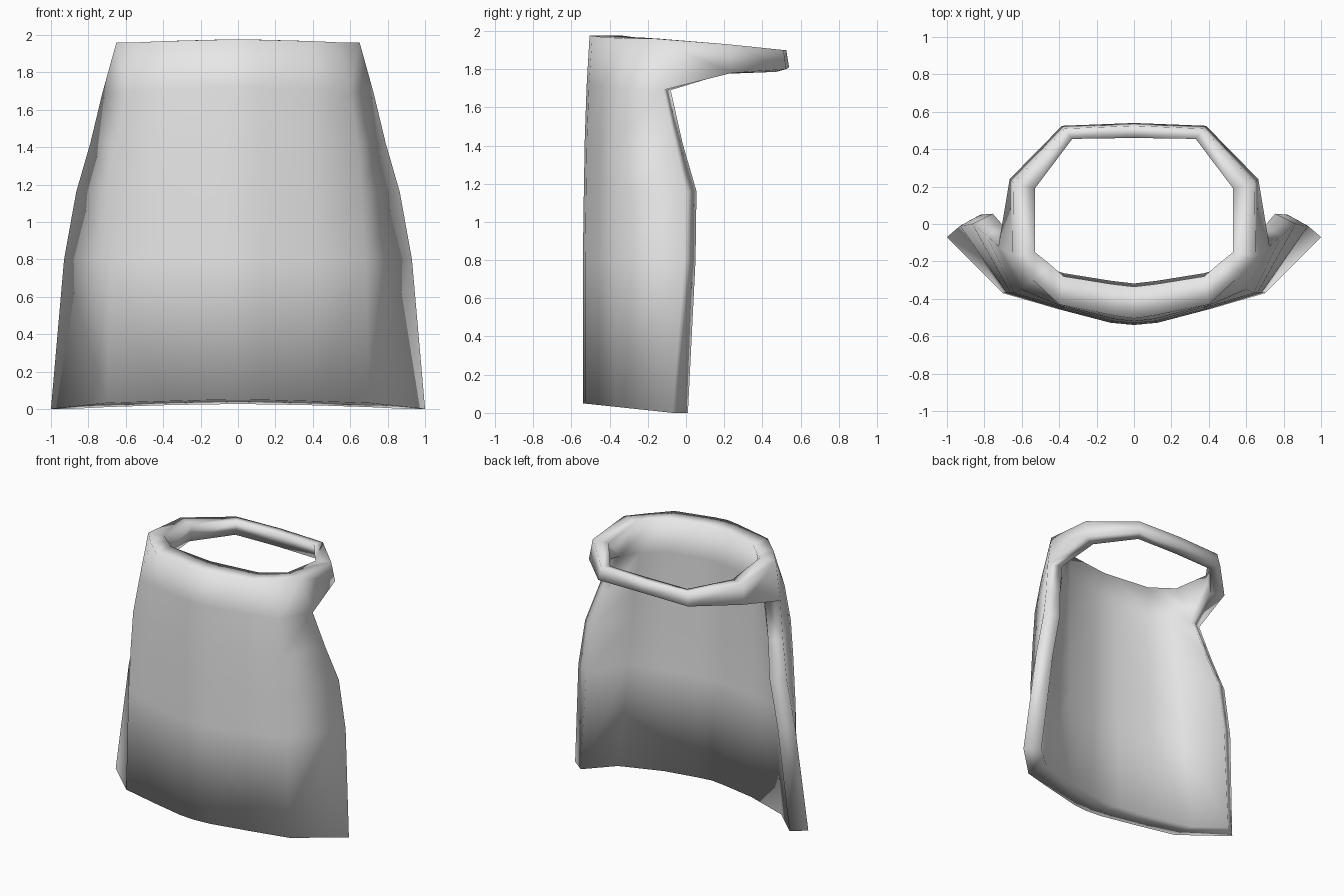
import bpy, bmesh

if "Cube" in bpy.data.objects:
    bpy.data.objects.remove(bpy.data.objects["Cube"])

cloth = bpy.data.materials.new("light_grey")
cloth.diffuse_color = (0.8, 0.8, 0.8, 1)
cloth.use_nodes = True
cloth.node_tree.nodes["Principled BSDF"].inputs["Base Color"].default_value = cloth.diffuse_color

# Half of the body panel, bottom to top: height at middle, height at side, middle y,
# fold (x, y), outer hem (x, y), inner hem (x, y), inner middle y, inner fold (x, y)
ROWS = [
    (0.05, 0.00, -0.540, (0.70, -0.37), (1.00, -0.07), (0.895, 0.01), -0.318, (0.70, -0.165)),
    (0.80, 0.80, -0.540, (0.68, -0.37), (0.93, -0.01), (0.82, 0.05), -0.34, (0.63, -0.20)),
    (1.16, 1.16, -0.535, (0.66, -0.37), (0.865, 0.00), (0.755, 0.055), -0.34, (0.60, -0.20)),
    (1.44, 1.42, -0.530, (0.64, -0.37), (0.79, -0.06), (0.69, -0.02), -0.34, (0.57, -0.20)),
    (1.72, 1.69, -0.520, (0.60, -0.35), (0.725, -0.12), (0.62, -0.08), -0.34, (0.525, -0.19)),
    (1.975, 1.96, -0.505, (0.54, -0.30), (0.65, -0.17), (0.53, -0.15), -0.335, (0.45, -0.215)),
]
# Outer quarter point of the collar rows
COLLAR = {4: (0.39, -0.44), 5: (0.40, -0.43)}

bm = bmesh.new()


def section(i):
    """Closed loop of vertices around the panel's thickness at one height."""
    zm, zs, ym, fold, hem_out, hem_in, iy, fold_in = ROWS[i]
    fx, fy = fold
    quarter = COLLAR.get(i, (0.58 * fx, ym + 0.50 * (fy - ym)))
    near = (0.18 * fx, ym + 0.07 * (fy - ym))
    quarter_in = (0.375, iy + 0.055)
    outer = [(0, ym), near, quarter, fold, hem_out]
    inner = [(0, iy), (0.12, iy + 0.014), quarter_in, fold_in, hem_in]
    verts = []
    for x, y in outer + inner[::-1]:
        if i == 0:                        # bottom hem dips evenly to the back
            z = max(0, zm - (y - ym) * 0.106)
        else:
            z = zm + (zs - zm) * min(1, x / hem_in[0]) ** 2
        verts.append(bm.verts.new((x, y, z)))
    return verts


# Body panel: outside, inside and side hems
rows = [section(i) for i in range(len(ROWS))]
for r, (a, b) in enumerate(zip(rows, rows[1:])):
    for c in range(9):
        if c == 4 and r == len(rows) - 2:
            continue                      # the strap grows from here
        bm.faces.new((a[c], a[c + 1], b[c + 1], b[c]))
# Bottom hem and collar rim
for row in (rows[0], rows[-1]):
    for c in range(4):
        bm.faces.new((row[c], row[c + 1], row[8 - c], row[9 - c]))

# Neck strap: top outer, bottom outer, bottom inner, top inner
STRAP = [
    ((0.645, 0.22, 1.93), (0.665, 0.24, 1.78), (0.56, 0.20, 1.775), (0.53, 0.19, 1.92)),
    ((0.37, 0.51, 1.90), (0.385, 0.525, 1.80), (0.345, 0.46, 1.785), (0.33, 0.455, 1.895)),
    ((0.00, 0.525, 1.90), (0.00, 0.54, 1.81), (0.00, 0.47, 1.785), (0.00, 0.46, 1.895)),
]
prev = [rows[-1][4], rows[-2][4], rows[-2][5], rows[-1][5]]
for ring in STRAP:
    cur = [bm.verts.new(p) for p in ring]
    for k in range(4):
        n = (k + 1) % 4
        bm.faces.new((prev[k], prev[n], cur[n], cur[k]))
    prev = cur

# Faces point outward
bmesh.ops.recalc_face_normals(bm, faces=bm.faces[:])
front = min(bm.faces, key=lambda f: f.calc_center_median().y)
if front.normal.y > 0:
    bmesh.ops.reverse_faces(bm, faces=bm.faces[:])

mesh = bpy.data.meshes.new("apron")
bm.to_mesh(mesh)
bm.free()
mesh.materials.append(cloth)
apron = bpy.data.objects.new("apron", mesh)
bpy.context.collection.objects.link(apron)
mirror = apron.modifiers.new("mirror", 'MIRROR')
mirror.use_clip = True

# Soft rounded cloth, smooth all over
bpy.context.view_layer.objects.active = apron
apron.select_set(True)
bpy.ops.object.modifier_apply(modifier="mirror")
bpy.ops.object.shade_smooth()
